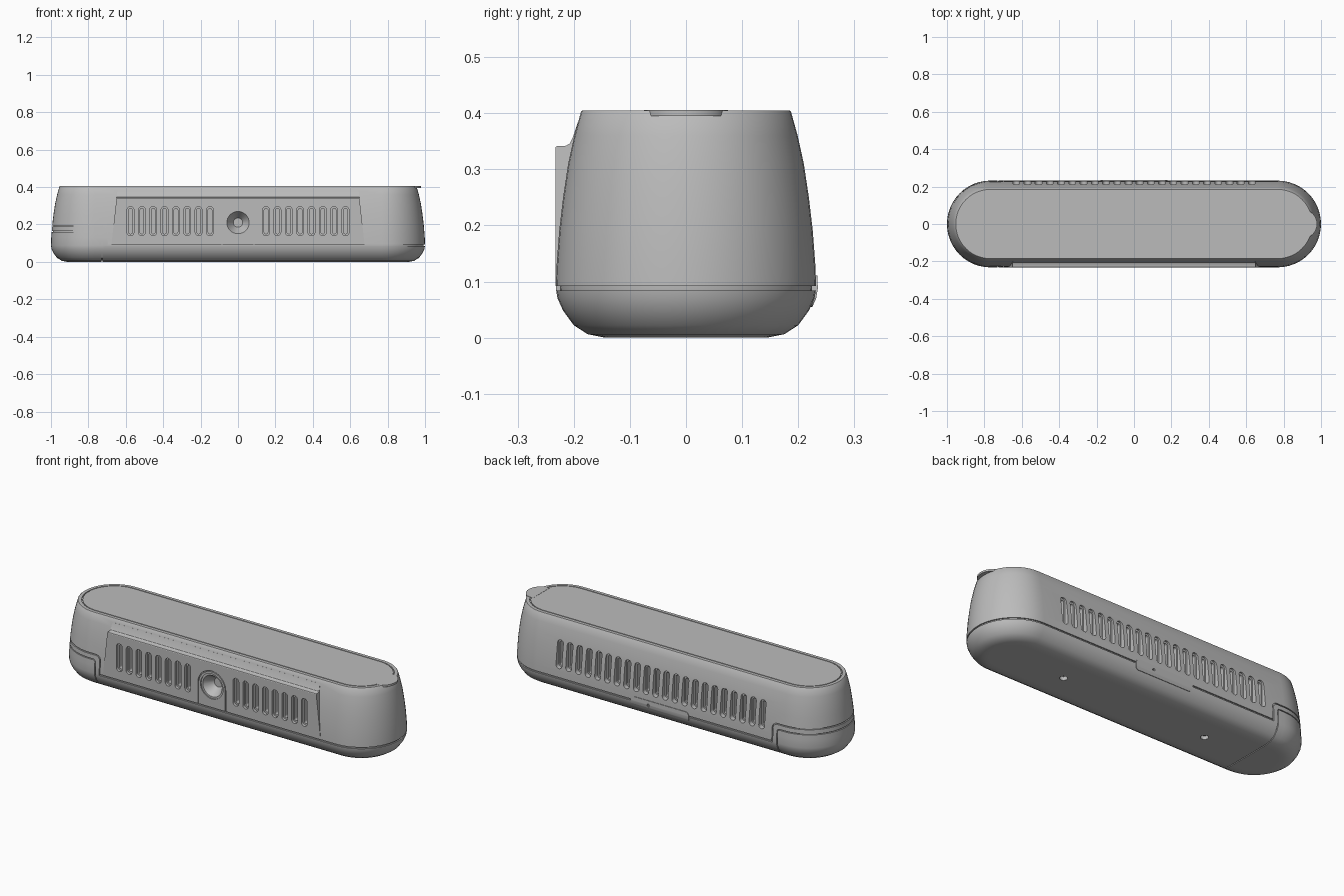
import bpy, bmesh, math

cube = bpy.data.objects.get("Cube")
if cube:
    bpy.data.objects.remove(cube)

grey = bpy.data.materials.new("Grey plastic")
grey.use_nodes = True
grey.diffuse_color = (0.5, 0.5, 0.5, 1)
shader = grey.node_tree.nodes["Principled BSDF"]
shader.inputs["Base Color"].default_value = grey.diffuse_color
shader.inputs["Roughness"].default_value = 0.5

HALF = 0.768      # half length of the straight sides
PROFILE = [(0.12, 0), (0.145, 0), (0.175, 0.006), (0.2, 0.022), (0.219, 0.048),
           (0.229, 0.07), (0.232, 0.088), (0.2305, 0.13), (0.226, 0.19),
           (0.219, 0.25), (0.21, 0.31), (0.199, 0.36), (0.187, 0.403), (0.185, 0.405)]


def finish(name, bm):
    bmesh.ops.recalc_face_normals(bm, faces=bm.faces)
    mesh = bpy.data.meshes.new(name)
    bm.to_mesh(mesh)
    bm.free()
    mesh.materials.append(grey)
    obj = bpy.data.objects.new(name, mesh)
    bpy.context.collection.objects.link(obj)
    return obj


def loft(name, profile, ring=False, steps=24):
    """Sweep (half width, height) points around a round-ended outline."""
    bm = bmesh.new()
    loops = []
    for r, z in profile:
        loop = []
        for side, start in ((1, -math.pi / 2), (-1, math.pi / 2)):
            for i in range(steps + 1):
                a = start + math.pi * i / steps
                loop.append(bm.verts.new((side * HALF + r * math.cos(a), r * math.sin(a), z)))
        loops.append(loop)
    pairs = list(zip(loops, loops[1:]))
    if ring:
        pairs.append((loops[-1], loops[0]))
    else:
        bm.faces.new(loops[0])
        bm.faces.new(loops[-1])
    for low, high in pairs:
        for i in range(len(low)):
            j = (i + 1) % len(low)
            bm.faces.new((low[i], low[j], high[j], high[i]))
    return finish(name, bm)


def prism(name, outlines, a, b, axis="y"):
    """Extrude outlines from a to b along y (outline in xz) or z (outline in xy)."""
    bm = bmesh.new()
    for pts in outlines:
        ends = []
        for d in (a, b):
            ends.append([bm.verts.new((u, d, v) if axis == "y" else (u, v, d)) for u, v in pts])
            bm.faces.new(ends[-1])
        for i in range(len(pts)):
            j = (i + 1) % len(pts)
            bm.faces.new((ends[0][i], ends[0][j], ends[1][j], ends[1][i]))
    return finish(name, bm)


def arc(cx, cz, r, start, end, n=10):
    return [(cx + r * math.cos(math.radians(start + (end - start) * i / n)),
             cz + r * math.sin(math.radians(start + (end - start) * i / n)))
            for i in range(n + 1)]


def rounded(cx, cz, hx, hz, r, n=6):
    pts = []
    for k, (sx, sz) in enumerate(((1, 1), (-1, 1), (-1, -1), (1, -1))):
        pts += arc(cx + sx * (hx - r), cz + sz * (hz - r), r, 90 * k, 90 * k + 90, n)
    return pts


def circle(cx, cz, r):
    return arc(cx, cz, r, 0, 348.75, 31)


def combine(obj, operation, *tools):
    for tool in tools:
        mod = obj.modifiers.new(operation, "BOOLEAN")
        mod.operation = operation
        mod.solver = "EXACT"
        mod.object = tool
    bpy.context.view_layer.update()
    result = obj.evaluated_get(bpy.context.evaluated_depsgraph_get())
    mesh = bpy.data.meshes.new_from_object(result)
    obj.modifiers.clear()
    obj.data = mesh


def inflate(amount):
    return [(r + amount, z) for r, z in PROFILE]


helpers = []


def helper(obj):
    obj.hide_render = True
    helpers.append(obj)
    return obj


# Upper housing with raised front panel
housing = loft("housing", PROFILE)
bm = bmesh.new()
section = [(-0.233, 0.08), (-0.233, 0.338), (-0.231, 0.341), (-0.214, 0.342), (-0.207, 0.346),
           (-0.202, 0.356), (-0.193, 0.383), (-0.15, 0.383), (-0.15, 0.08)]
sides = [[bm.verts.new((s * (0.678 - 0.11 * (z - 0.08)), y, z)) for y, z in section] for s in (-1, 1)]
for side in sides:
    bm.faces.new(side)
for i in range(len(section)):
    j = (i + 1) % len(section)
    bm.faces.new((sides[0][i], sides[0][j], sides[1][j], sides[1][i]))
combine(housing, "UNION", helper(finish("panel_block", bm)))
upper = [(1.1, 0.092), (1.1, 0.5), (-1.1, 0.5), (-1.1, 0.194)]
upper += arc(-0.725, 0.164, 0.03, 90, 0) + [(-0.695, 0.092)]
combine(housing, "INTERSECT", helper(prism("upper_region", [upper], -0.5, 0.5)))

# Vent slots: wide shallow pockets with narrow deep ones inside
front_x = [s * (0.15 + 0.0607 * i) for s in (-1, 1) for i in range(8)]
back_x = [-0.63 + 0.06 * i for i in range(22)]
cuts = []
for label, xs, outer, step, deep in (("front", front_x, -0.3, -0.218, -0.18),
                                     ("back", back_x, 0.3, 0.203, 0.17)):
    wide = [rounded(x, 0.218, 0.018, 0.078, 0.018) for x in xs]
    slim = [rounded(x, 0.218, 0.010, 0.068, 0.010) for x in xs]
    cuts.append(helper(prism(label + "_slots", wide, outer, step)))
    cuts.append(helper(prism(label + "_slots_deep", slim, outer, deep)))

# Arched groove and conical dish in the middle of the front
arch = [(0.087, 0.08)] + arc(0, 0.21, 0.087, 0, 180, 24) + [(-0.087, 0.08), (-0.082, 0.08)]
arch += arc(0, 0.21, 0.082, 180, 0, 24) + [(0.082, 0.08)]
cuts.append(helper(prism("arch_groove", [arch], -0.3, -0.225)))
cuts.append(helper(prism("dish_rim", [circle(0, 0.21, 0.07)], -0.3, -0.227)))
bm = bmesh.new()
bmesh.ops.create_cone(bm, cap_ends=True, segments=32, radius1=0.025, radius2=0.065, depth=0.06)
for v in bm.verts:
    v.co = (v.co.x, -0.205 - v.co.z, 0.21 + v.co.y)
cuts.append(helper(finish("dish_cone", bm)))

# Groove around the lid on top
groove = [(0.162, 0.4), (0.167, 0.4), (0.167, 0.42), (0.162, 0.42)]
cuts.append(helper(loft("lid_groove", groove, ring=True)))
combine(housing, "DIFFERENCE", *cuts)

# Base with the step that rises around the end cap
base = loft("base", PROFILE)
lower = [(1.1, 0.084), (1.1, -0.1), (-0.725, -0.1)] + arc(-0.74, 0.15, 0.015, 0, 90)
lower += [(-1.1, 0.165), (-1.1, 0.188)] + arc(-0.725, 0.164, 0.024, 90, 0) + [(-0.701, 0.084)]
combine(base, "INTERSECT", helper(prism("lower_region", [lower], -0.5, 0.5)))

# End cap
end_cap = loft("end_cap", PROFILE)
corner = [(-1.1, -0.1), (-0.73, -0.1)] + arc(-0.74, 0.15, 0.01, 0, 90) + [(-1.1, 0.16)]
combine(end_cap, "INTERSECT", helper(prism("cap_region", [corner], -0.5, 0.5)))

# Inner core that closes the seams
core = loft("seam_core", [(r - 0.007, 0.007 if z == 0 else z) for r, z in PROFILE if z not in (0.006,)])
inside = [(1.1, 0.12), (1.1, -0.1), (-1.1, -0.1), (-1.1, 0.21), (-0.68, 0.21), (-0.68, 0.12)]
combine(core, "INTERSECT", helper(prism("core_region", [inside], -0.5, 0.5)))

# Screw holes underneath
screws = helper(prism("screw_holes", [circle(x, 0, 0.02) for x in (-0.45, 0.45)], -0.1, 0.02, "z"))
combine(base, "DIFFERENCE", screws)
combine(core, "DIFFERENCE", screws)

# Latch across the back seam
latch = loft("back_latch", inflate(0.003))
combine(latch, "INTERSECT", helper(prism("latch_region", [rounded(0, 0.083, 0.18, 0.028, 0.02)], 0.21, 0.5)))
combine(latch, "DIFFERENCE", helper(prism("latch_hole", [circle(0.07, 0.085, 0.008)], 0.222, 0.5)))

# Finger tab at the left end of the lid
tab_side = [(0.9, 0.075), (0.935, 0.07), (0.957, 0.055), (0.971, 0.035), (0.978, 0.012)]
tab = tab_side + [(x, -y) for x, y in reversed(tab_side)]
lid_tab = prism("lid_tab", [tab], 0.395, 0.406, "z")

for obj in helpers:
    bpy.data.objects.remove(obj)

# Smooth shading with crisp edges
bpy.ops.object.select_all(action="DESELECT")
for obj in (housing, base, end_cap, core, latch, lid_tab):
    obj.select_set(True)
    bpy.context.view_layer.objects.active = obj
bpy.ops.object.shade_smooth_by_angle(angle=math.radians(30))
